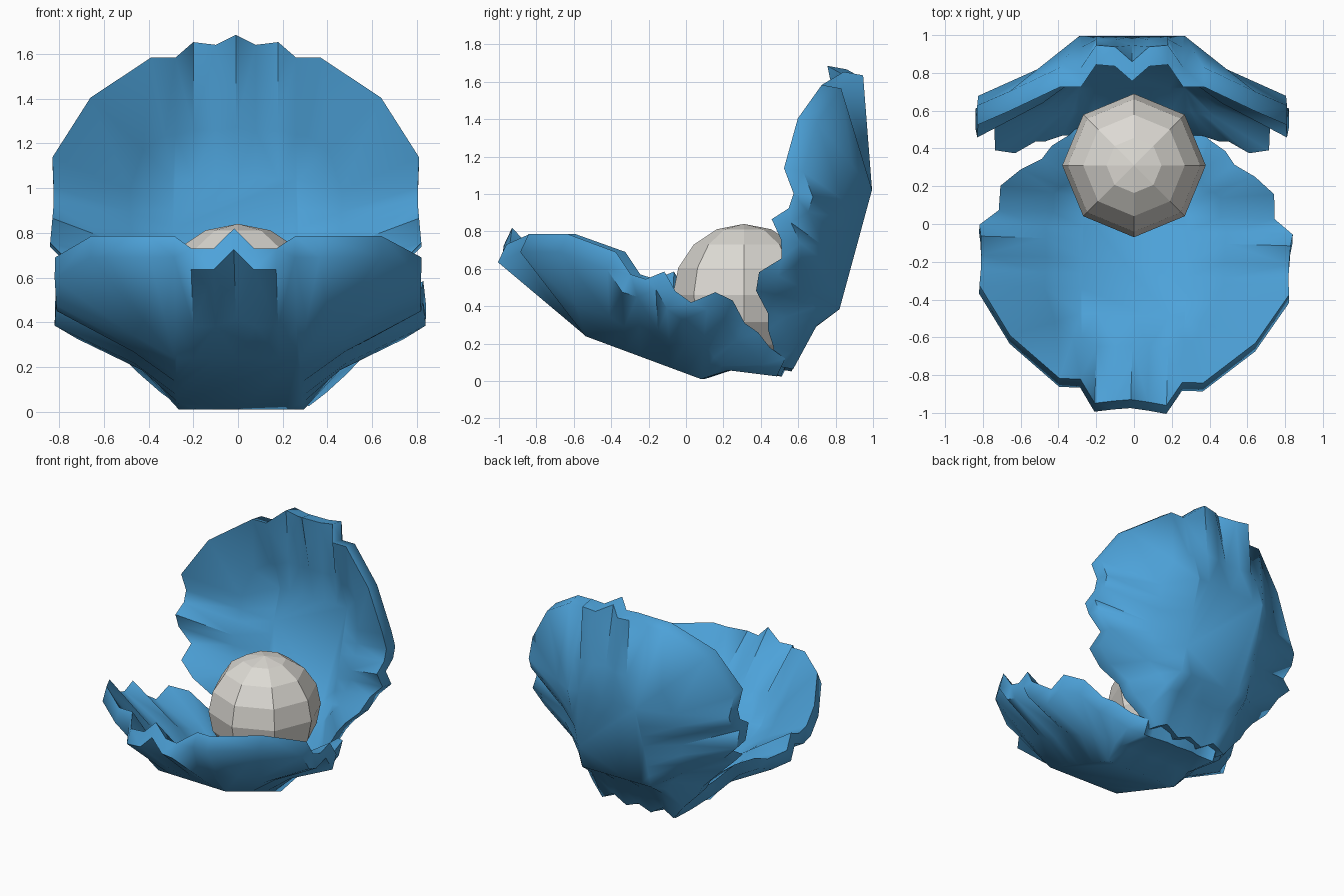
import bpy, bmesh, math
from mathutils import Vector, Matrix

if "Cube" in bpy.data.objects:
    bpy.data.objects.remove(bpy.data.objects["Cube"])


def material(name, rgb):
    m = bpy.data.materials.new(name)
    m.diffuse_color = (*rgb, 1)
    m.use_nodes = True
    m.node_tree.nodes["Principled BSDF"].inputs["Base Color"].default_value = m.diffuse_color
    return m


BLUE = material("shell_blue", (0.075, 0.365, 0.70))
PEARL = material("pearl_white", (0.72, 0.70, 0.655))

# Right half of the wavy upper rim, from front centre to hinge centre
HALF_RIM = [
    (0, -.93, .82), (.09, -.94, .73), (.19, -.955, .73), (.27, -.83, .785),
    (.38, -.83, .785), (.65, -.61, .785), (.82, -.35, .69), (.815, -.27, .57),
    (.815, -.19, .545), (.82, -.09, .585), (.83, -.03, .48), (.73, .05, .42),
    (.725, .18, .475), (.62, .27, .43), (.51, .33, .31), (.46, .40, .26),
    (.37, .46, .18), (.29, .54, .12), (.20, .50, .15), (.10, .555, .12),
    (0, .52, .14)]
THICK = Vector((0, .045, .095))      # wall offset between outside and inside


def floor_point(p):
    """Nearest point on the sloping flat panel at the bottom of the shell."""
    x = max(-.28, min(.28, p.x))
    y = max(-.53, min(.09, p.y))
    return Vector((x, y, .01 + (.09 - y) * .371))


def wall_point(p):
    """Point part-way up the wall, dented inward towards the hinge."""
    q = floor_point(p).lerp(p, .36)
    q.z += .042 * max(0, min(1, (p.y + .5) / .5))
    return q


def make_shell(name, matrix):
    right = [Vector(p) for p in HALF_RIM]
    left = [Vector((-p.x, p.y, p.z)) for p in reversed(right[1:-1])]
    inner_rim = right + left
    outer_rim = [p - THICK for p in inner_rim]
    outer_wall = [wall_point(p) for p in outer_rim]
    outer_floor = [floor_point(p) for p in outer_rim]
    inner_wall = [p + THICK for p in outer_wall]
    inner_floor = [p + THICK for p in outer_floor]

    bm = bmesh.new()
    loops = [[bm.verts.new(p) for p in ring]
             for ring in (outer_floor, outer_wall, outer_rim,
                          inner_rim, inner_wall, inner_floor)]
    n = len(inner_rim)
    # outer wall, rim band, inner wall
    for a, b in zip(loops, loops[1:]):
        for i in range(n):
            j = (i + 1) % n
            bm.faces.new((a[i], a[j], b[j], b[i]))
    # flat bottom panels
    bm.faces.new(loops[0])
    bm.faces.new(loops[-1])
    bmesh.ops.remove_doubles(bm, verts=bm.verts, dist=0.002)
    bmesh.ops.triangulate(bm, faces=[f for f in bm.faces if len(f.verts) == 4])
    bmesh.ops.recalc_face_normals(bm, faces=bm.faces)
    bm.transform(matrix)

    me = bpy.data.meshes.new(name)
    bm.to_mesh(me)
    bm.free()
    me.materials.append(BLUE)
    ob = bpy.data.objects.new(name, me)
    bpy.context.collection.objects.link(ob)
    bpy.ops.object.select_all(action='DESELECT')
    ob.select_set(True)
    bpy.context.view_layer.objects.active = ob
    bpy.ops.object.shade_smooth_by_angle(angle=math.radians(62))
    return ob


# Lower shell, turned very slightly to one side
twist = Matrix.Translation((.012, 0, 0)) @ Matrix.Rotation(math.radians(-1.8), 4, 'Z')
make_shell("lower_shell", twist)

# Upper shell: the same shape turned half a turn about the opening's bisector
pivot = Matrix.Translation((0, .455, .195))
half_turn = Matrix.Rotation(math.pi, 4, Vector((0, -.457, .889)))
shift = Matrix.Translation((-.01, .003, 0))
make_shell("upper_shell", shift @ pivot @ half_turn @ pivot.inverted())

# Faceted pearl
bpy.ops.mesh.primitive_uv_sphere_add(segments=8, ring_count=8, radius=.38,
                                     location=(0, .31, .46))
pearl = bpy.context.object
pearl.name = "pearl"
pearl.data.materials.append(PEARL)
bpy.ops.object.shade_flat()
